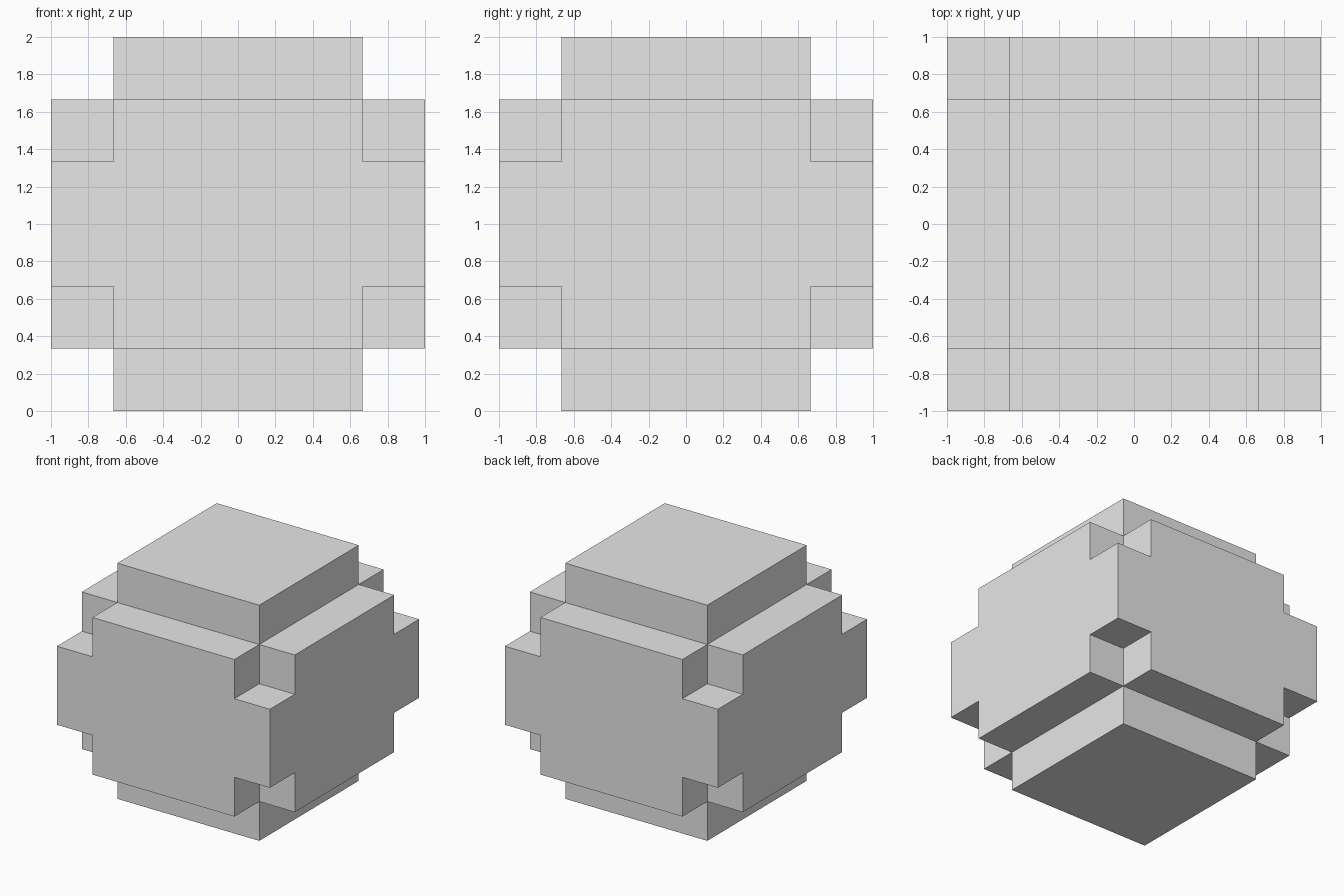
import bpy
import bmesh
from itertools import product
from mathutils import Vector

cube = bpy.data.objects.get("Cube")
if cube:
    bpy.data.objects.remove(cube, do_unlink=True)

# Single grey material
GREY = (0.8, 0.8, 0.8, 1)
grey = bpy.data.materials.new("plain grey")
grey.use_nodes = True
grey.diffuse_color = GREY
grey.node_tree.nodes["Principled BSDF"].inputs["Base Color"].default_value = GREY

CELLS = 6
STEP = 2 / CELLS


def solid(cell):
    """Stepped block: square caps, cross-shaped shoulders, full middle."""
    if not all(0 <= i < CELLS for i in cell):
        return False
    x, y, z = (abs(i + 0.5 - CELLS / 2) for i in cell)
    if z > 2:
        return max(x, y) < 2
    if z > 1:
        return min(x, y) < 2
    return True


# Outer skin of the stepped block
bm = bmesh.new()
for cell in product(range(CELLS), repeat=3):
    if not solid(cell):
        continue
    centre = (Vector(cell) + Vector((0.5, 0.5, 0.5))) * STEP - Vector((1, 1, 0))
    for axis, side in product(range(3), (-1, 1)):
        normal = Vector((0, 0, 0))
        normal[axis] = side
        if solid([int(c + n) for c, n in zip(cell, normal)]):
            continue
        u = Vector((0, 0, 0))
        u[(axis + 1) % 3] = 1
        v = normal.cross(u)
        corners = (-u - v, u - v, u + v, v - u)
        bm.faces.new([bm.verts.new(centre + (normal + c) * STEP / 2) for c in corners])

# Weld the skin and merge its flat areas into single faces
bmesh.ops.remove_doubles(bm, verts=bm.verts, dist=0.001)
bmesh.ops.dissolve_limit(bm, angle_limit=0.01, verts=bm.verts, edges=bm.edges)
bmesh.ops.recalc_face_normals(bm, faces=bm.faces)

mesh = bpy.data.meshes.new("stepped_block")
bm.to_mesh(mesh)
bm.free()
mesh.materials.append(grey)
block = bpy.data.objects.new("stepped_block", mesh)
bpy.context.collection.objects.link(block)
